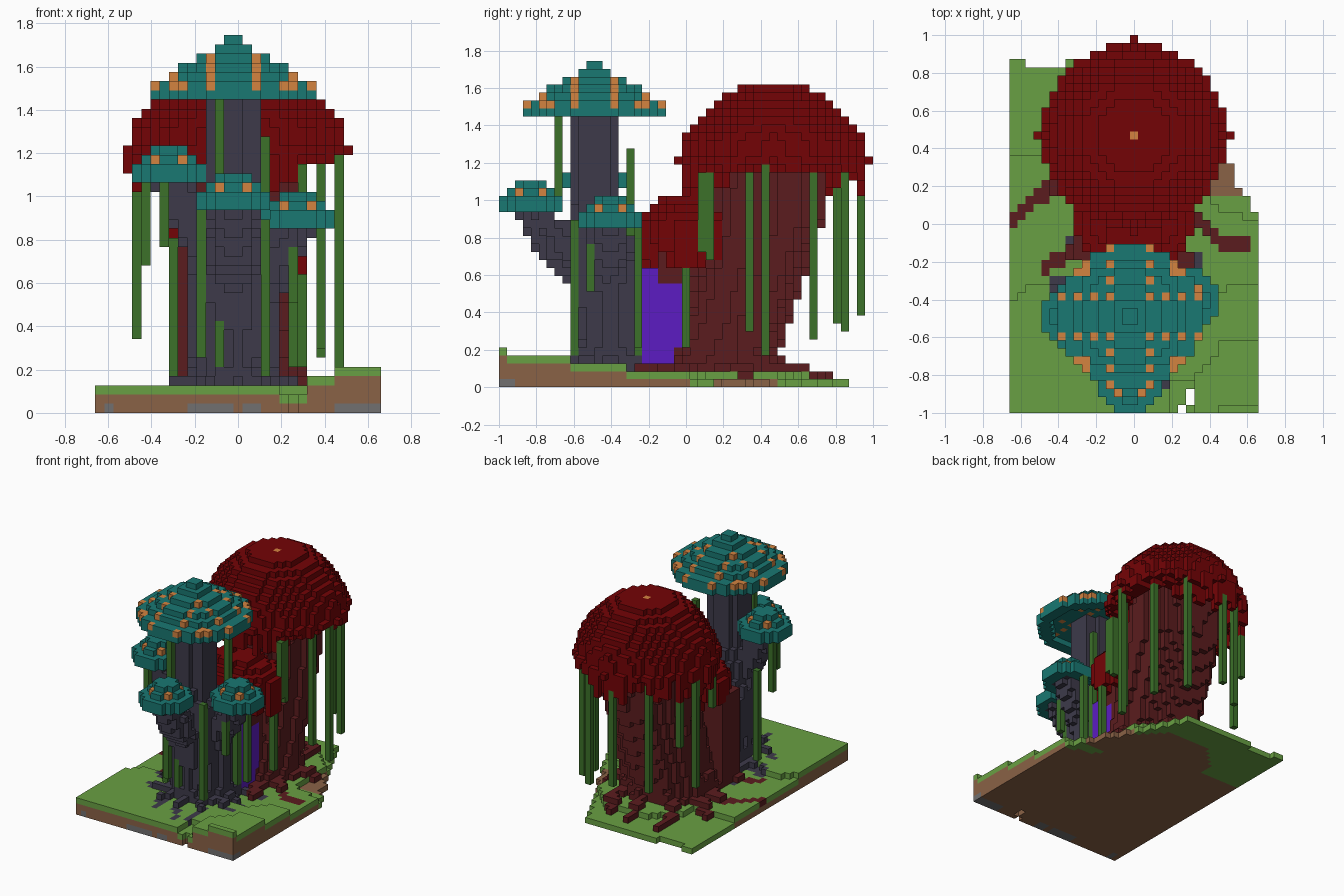
import bpy, bmesh, math, random
from mathutils import Vector

random.seed(4)
if "Cube" in bpy.data.objects:
    bpy.data.objects.remove(bpy.data.objects["Cube"])

V = 2 / 47            # block size
NX, NY = 31, 47       # blocks across and deep
COLOURS = {
    "grass": "69a043", "vine": "3c7129", "earth": "8a6246", "stone": "717070",
    "grey_bark": "3d3a4a", "teal_cap": "197872", "orange_spot": "d48340",
    "red_cap": "740306", "maroon_bark": "5b1c1e", "violet_glow": "5c1cc2"}


def linear(c):
    return c / 12.92 if c <= 0.04045 else ((c + 0.055) / 1.055) ** 2.4


MATS = {}
for name, code in COLOURS.items():
    rgba = [linear(int(code[i:i + 2], 16) / 255) for i in (0, 2, 4)] + [1]
    m = bpy.data.materials.new(name)
    m.use_nodes = True
    m.diffuse_color = rgba
    m.node_tree.nodes["Principled BSDF"].inputs["Base Color"].default_value = rgba
    MATS[name] = m

blocks = {}           # (ix, iy, iz) -> (part, colour)


def put(part, colour, x, y, z):
    blocks.setdefault((x, y, z), (part, colour))


def disc(part, colour, z, cx, cy, r, inner=0, stretch=1, ribs=0, power=2):
    """One round layer of blocks; colour may be a function of the offset."""
    for x in range(NX):
        for y in range(NY):
            dx, dy = (x - cx) / stretch, y - cy
            rr = r * (1 + ribs * math.cos(9 * math.atan2(dy, dx)))
            if inner <= (abs(dx) ** power + abs(dy) ** power) ** (1 / power) < rr:
                put(part, colour(x - cx, dy) if callable(colour) else colour, x, y, z)


def tube(part, colour, stations, ribs=0):
    """Rising trunk through stations (z, cx, cy, radius)."""
    for a, b in zip(stations, stations[1:]):
        for z in range(a[0], b[0] + 1):
            t = (z - a[0]) / (b[0] - a[0])
            cx, cy, r = (a[i] + (b[i] - a[i]) * t for i in (1, 2, 3))
            disc(part, colour, z, cx, cy, r, ribs=ribs)


def height(x, y):
    """Number of ground layers in a column."""
    if not (0 <= x < NX and 0 <= y < NY):
        return 0
    if (x, y) in ((21, 0), (22, 1), (22, 2)):
        return 0
    if y > 43 or (y == 43 and 2 <= x <= 6):
        return 0
    if y > 43 - 1.85 * (x - 20) or (x > 27 and y > 27):
        return 0
    if 20 <= x <= 22 and y < 4:
        return 2
    if x >= 26 and y == 0:
        return 5
    if x - 22 >= max(0, y - 3) * 0.8 and y < 9:
        return 4
    if y < 14 + 2 * math.sin(x * 0.5):
        return 3
    return 2 if y < 32 - 0.33 * max(0, x - 4) or math.hypot(x - 16, y - 30) < 9 else 1


def root(part, colour, pts, thick=2, sunk=False):
    """Root over the ground through (x, y) points, raised or level with the grass."""
    for a, b in zip(pts, pts[1:]):
        a, b = Vector(a), Vector(b)
        n = int((b - a).length * 2) + 1
        for i in range(n + 1):
            p = a.lerp(b, i / n)
            x = round(p.x)
            for y in range(round(p.y), round(p.y) + thick):
                h = height(x, y)
                if not sunk:
                    put(part, colour, x, y, max(1, h))
                elif h:
                    blocks[(x, y, h - 1)] = (part, colour)


# Ground: grass over earth, with stones along the front bottom edge
for x in range(NX):
    for y in range(NY):
        h = height(x, y)
        for z in range(h):
            stony = z == 0 and y < 2 and (x == 1 or 10 <= x <= 14 or 16 <= x <= 17 or x >= 26)
            bare = z < h - 1 or (x >= 25 and y >= 27)
            put("ground", "stone" if stony else "earth" if bare else "grass", x, y, z)

# Big teal cap with a grid of orange spots
BX, BY = 14.5, 11.5


def spots(dx, dy):
    a, b = sorted((abs(dx), abs(dy)))
    hit = (a == 2.5 and b in (2.5, 4.5, 6.5, 8.5)) or (a == 5.5 and b in (5.5, 6.5))
    return "orange_spot" if hit else "teal_cap"


disc("large_teal_cap", "teal_cap", 34, BX, BY, 9, inner=7)
for i, r in enumerate((9, 7.2, 6, 4.2, 2.2, 1)):
    disc("large_teal_cap", spots, 35 + i, BX, BY, r)


# Three small teal caps on side branches
def small_spots(dx, dy):
    return "orange_spot" if abs(dx) == abs(dy) == 1.5 else "teal_cap"


for part, cx, cy, z in (("front_teal_cap", 14.5, 3.5, 22),
                        ("right_teal_cap", 7.5, 11.5, 25),
                        ("left_teal_cap", 21.5, 13.5, 20)):
    disc(part, "teal_cap", z, cx, cy, 4, inner=2.5)
    for i, r in enumerate((4, 2.6, 1.7)):
        disc(part, small_spots if i == 1 else "teal_cap", z + 1 + i, cx, cy, r)

# Grey trunk, its branches and roots
G = ("grey_trunk", "grey_bark")
tube(*G, [(2, 14.5, 13.5, 6), (5, 14.5, 13.7, 4.6), (13, 14.5, 13.2, 4.8),
          (18, 14.5, 12, 4.4), (23, BX, BY, 3), (34, BX, BY, 3)], ribs=0.04)
tube("front_branch", G[1], [(13, 14.5, 10, 2.4), (16, 14.5, 6.7, 2.6), (22, 14.5, 3.5, 2.5)])
tube("right_branch", G[1], [(16, 12, 11.5, 2.5), (25, 7.5, 11.5, 2.5)])
tube("left_branch", G[1], [(12, 17, 13, 2.5), (20, 21.5, 13.5, 2.5)])
for i in range(11):
    a = i * math.tau / 11 + 0.2
    r = random.uniform(8, 12)
    b = a + random.uniform(-0.3, 0.3)
    inner, mid, tip = ((14.5 + d * math.cos(t), 13 + d * math.sin(t))
                       for d, t in ((4, a), (7, a), (r, b)))
    root("grey_roots", G[1], [inner, mid], 1)
    root("grey_roots", G[1], [mid, tip], 1 + i % 2, sunk=True)

# Great red cap: stepped dome, hollow below, with a ragged rim
RX, RY = 15, 34
put("cap_tip", "orange_spot", RX, RY, 37)
for i, r in enumerate((12.1, 11.3, 11.3, 11.1, 10.3, 9.5, 8.6, 7.7, 6.6, 4.7)):
    disc("great_red_cap", "red_cap", 28 + i, RX, RY, r, inner=max(0, r - 4) if i < 6 else 0,
         power=1.7)


def ragged(part, z_top, cx, cy, r, inner, depth, stretch=1, power=2):
    """Uneven fringe below a rim; depth gives the least and most drop for a column."""
    for x in range(NX):
        for y in range(NY):
            d = (abs((x - cx) / stretch) ** power + abs(y - cy) ** power) ** (1 / power)
            if inner <= d < r:
                for k in range(random.randint(*depth(x))):
                    put(part, "red_cap", x, y, z_top - 1 - k)


ragged("great_red_cap", 28, RX, RY, 12.1, 9, lambda x: (0, 1) if x > 21 else (0, 4), power=1.7)

# Lower red cap over the glowing hollow
for i, r in enumerate((5.8, 5.8, 5.8, 5.3, 4.3, 3.2)):
    disc("lower_red_cap", "red_cap", 18 + i, 15, 23, r, inner=3 if i < 3 else 0, stretch=1.25)
ragged("lower_red_cap", 18, 15, 23, 5.8, 4, lambda x: (0, 3), 1.25)

# Leaning maroon trunk and its roots
M = "maroon_bark"
tube("maroon_trunk", M,
     [(1, 15, 27, 8.3), (4, 15, 27.6, 7.2), (8, 15, 29, 7), (14, 15, 31, 7.1),
      (20, 15, 32.8, 7.3), (33, 15, 34, 7)], ribs=0.03)
for path in ([(9, 26), (5, 27), (3, 26), (0, 23)], [(20, 25), (24, 22), (26, 20), (29, 20)],
             [(9, 22), (7, 19), (4, 17)], [(20, 21), (22, 17)]):
    root("maroon_roots", M, path[:2])
    root("maroon_roots", M, path[1:], sunk=True)
for path in ([(10, 33), (8, 37), (8, 40)], [(15, 34), (14, 40)], [(19, 32), (20, 36), (18, 39)],
             [(21, 28), (25, 30)], [(8, 29), (4, 32)]):
    root("maroon_roots", M, path)

# Violet glow framed by a maroon arch between the trunks
for z in range(2, 18):
    for y in range(18, 24):
        for x in range(8, 20):
            if x <= 10:
                if y > 18:
                    put("maroon_arch", M, x, y, z)
            elif y < 23 and z < (15 if y < 20 else 13):
                put("violet_glow", "violet_glow", x, y, z)
            elif y >= 20:
                put("maroon_arch", M, x, y, z)

# Hanging vines: column and vertical span
for x, y, z0, z1 in (
        (4, 36, 8, 27), (5, 39, 16, 27), (26, 33, 4, 27), (24, 31, 7, 28), (24, 39, 6, 27),
        (20, 43, 7, 27), (14, 45, 9, 27), (9, 42, 8, 27), (7, 27, 18, 27),
        (22, 25, 17, 26), (22, 26, 16, 26), (22, 23, 5, 20), (13, 7, 24, 33), (17, 10, 25, 30),
        (18, 16, 19, 29), (13, 9, 3, 19), (18, 9, 3, 20), (8, 13, 3, 18), (11, 9, 6, 21),
        (19, 17, 4, 18), (21, 17, 5, 20), (21, 11, 12, 20), (7, 9, 18, 25), (5, 13, 16, 25)):
    for z in range(z0, z1 + 1):
        put("vines", "vine", x, y, z)

# Turn each part's blocks into a mesh of outer faces only
parts = {}
for pos, (part, colour) in blocks.items():
    parts.setdefault(part, []).append((pos, colour))
for part, cells in parts.items():
    bm, cache, names = bmesh.new(), {}, sorted({c for _, c in cells})
    for pos, colour in cells:
        for axis in range(3):
            for side in (0, 1):
                near = list(pos)
                near[axis] += 2 * side - 1
                if tuple(near) in blocks:
                    continue
                loop = []
                for u, w in ((0, 0), (1, 0), (1, 1), (0, 1)):
                    c = list(pos)
                    c[axis] += side
                    c[(axis + 1) % 3] += u
                    c[(axis + 2) % 3] += w
                    key = tuple(c)
                    if key not in cache:
                        cache[key] = bm.verts.new(((c[0] - NX / 2) * V, (c[1] - NY / 2) * V, c[2] * V))
                    loop.append(cache[key])
                face = bm.faces.new(loop if side else loop[::-1])
                face.material_index = names.index(colour)
    mesh = bpy.data.meshes.new(part)
    bm.to_mesh(mesh)
    bm.free()
    for n in names:
        mesh.materials.append(MATS[n])
    bpy.context.collection.objects.link(bpy.data.objects.new(part, mesh))
